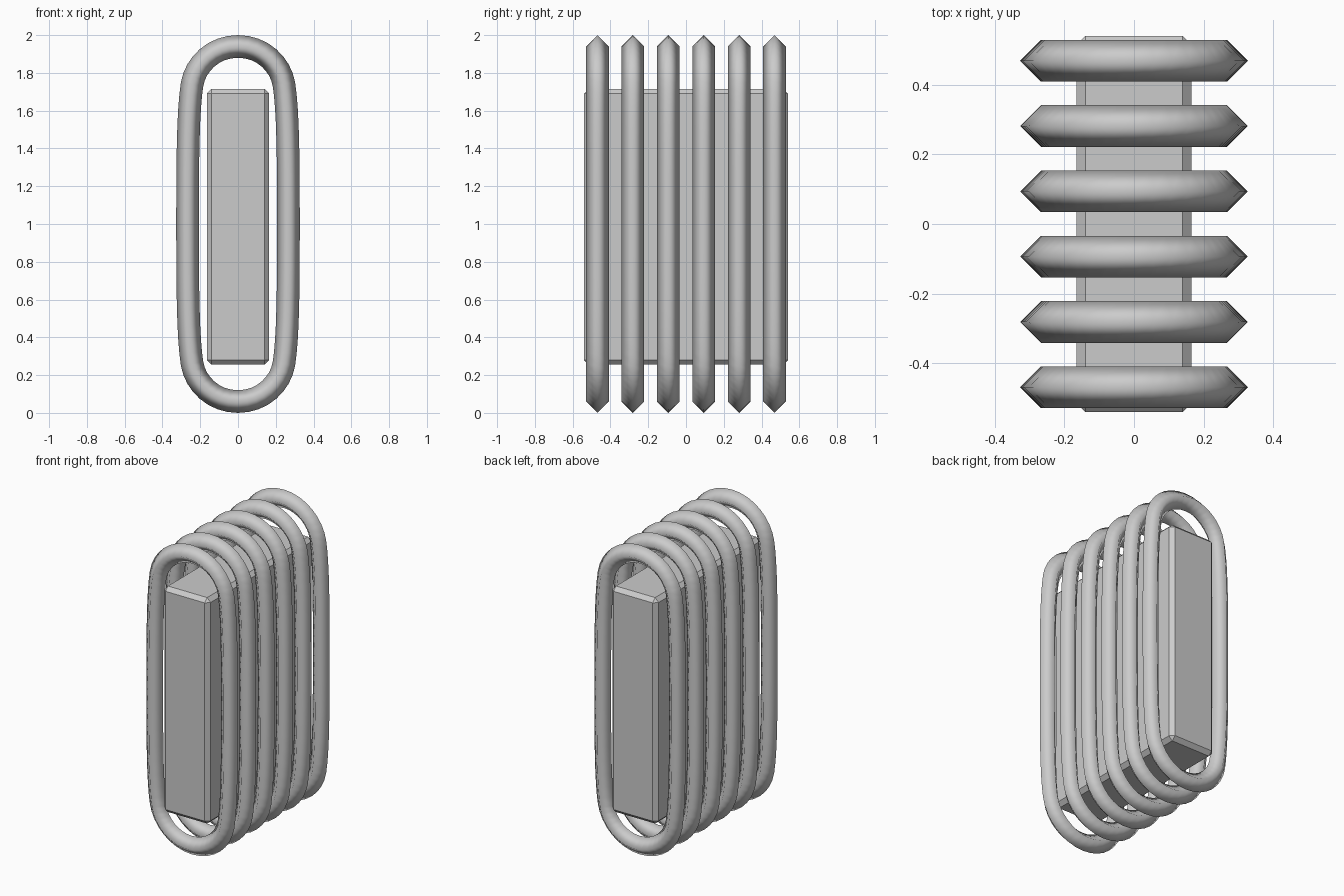
import bpy, bmesh
from mathutils import Vector
from mathutils.geometry import interpolate_bezier

if "Cube" in bpy.data.objects:
    bpy.data.objects.remove(bpy.data.objects["Cube"])

R = 0.06            # half-diagonal of the diamond ring section
SPACING = 0.1875    # distance between rings
STEPS = 9


def quarter_path():
    """Centreline from the top middle to the right middle, in x and z."""
    segs = [[(0, .94), (.13, .94), (.226, .845), (.243, .74)],
            [(.243, .74), (.265, .60), (.267, .35), (.267, 0)]]
    pts = []
    for s in segs:
        a, b, c, d = [Vector((x, 0, z)) for x, z in s]
        pts += interpolate_bezier(a, b, c, d, STEPS)[:-1]
    return pts + [Vector((.267, 0, 0))]


def loop_path():
    q = quarter_path()
    half = q + [Vector((p.x, 0, -p.z)) for p in reversed(q[:-1])]
    return half + [Vector((-p.x, 0, p.z)) for p in reversed(half[1:-1])]


def make_ring_mesh():
    path = loop_path()
    n = len(path)
    bm = bmesh.new()
    rows = []
    for i, p in enumerate(path):
        t = (path[(i + 1) % n] - path[i - 1]).normalized()
        out = Vector((-t.z, 0, t.x))
        side = Vector((0, 1, 0))
        rows.append([bm.verts.new(p + d * R) for d in (out, side, -out, -side)])
    for i in range(n):
        a, b = rows[i], rows[(i + 1) % n]
        for k in range(4):
            m = (k + 1) % 4
            bm.faces.new((a[k], b[k], b[m], a[m])).smooth = True
    bmesh.ops.recalc_face_normals(bm, faces=bm.faces)
    mesh = bpy.data.meshes.new("ring")
    bm.to_mesh(mesh)
    bm.free()
    return mesh


# Six rounded loops in a row
ring_mesh = make_ring_mesh()
for i in range(6):
    ring = bpy.data.objects.new(f"ring_{i + 1}", ring_mesh)
    ring.location = (0, (i - 2.5) * SPACING, 1)
    bpy.context.collection.objects.link(ring)

# Chamfered slab through the loops
bpy.ops.mesh.primitive_cube_add(size=1, location=(0, 0, 0.985))
core = bpy.context.object
core.name = "core_block"
core.scale = (0.33, 1.08, 1.46)
bpy.ops.object.transform_apply(location=False, rotation=False, scale=True)
bevel = core.modifiers.new("chamfer", 'BEVEL')
bevel.width = 0.025
bevel.segments = 1
